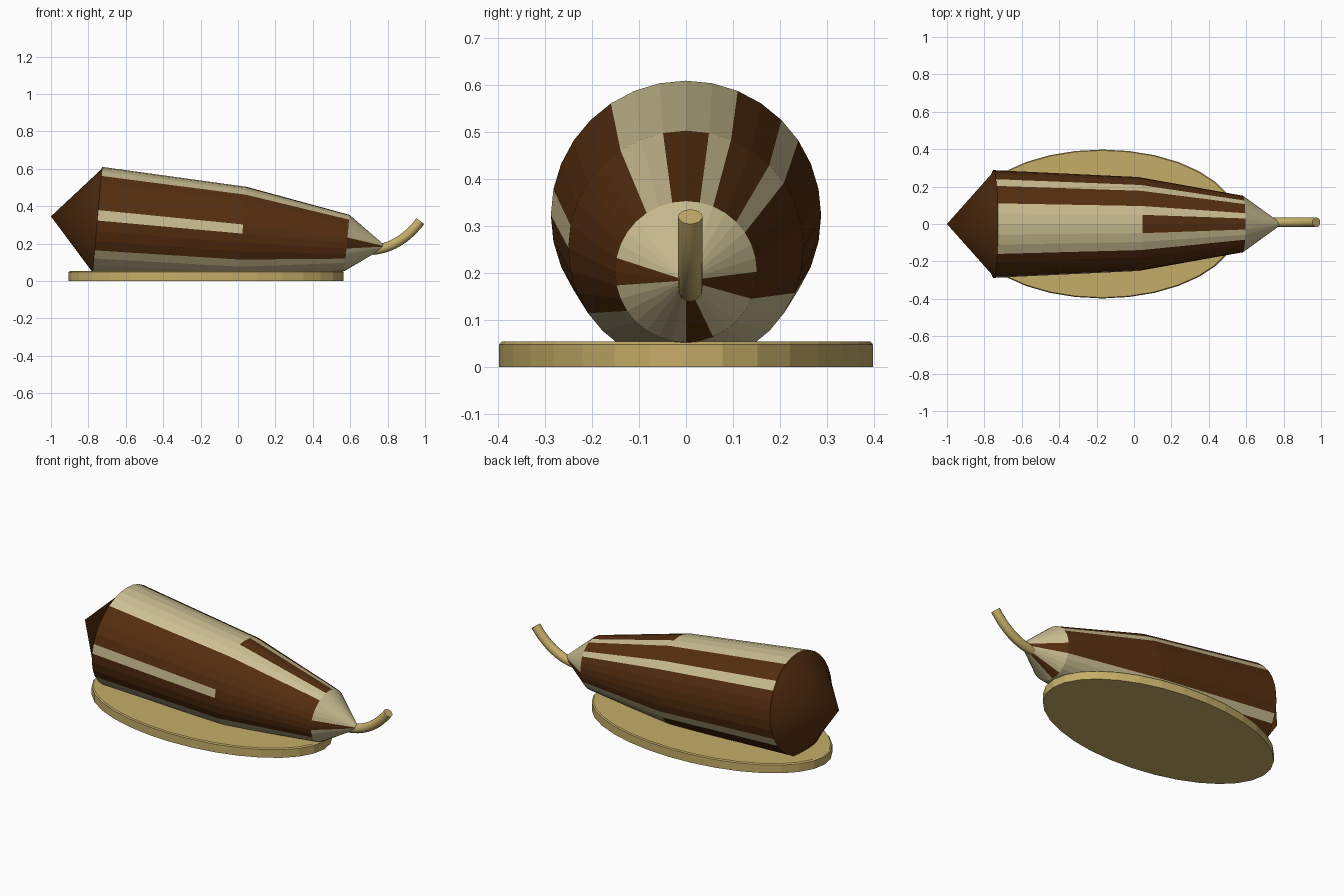
import bpy, bmesh, math
from mathutils import Vector

if "Cube" in bpy.data.objects:
    bpy.data.objects.remove(bpy.data.objects["Cube"])

SIDES = 32


def material(name, rgb):
    m = bpy.data.materials.new(name)
    m.diffuse_color = (*rgb, 1)
    m.use_nodes = True
    m.node_tree.nodes["Principled BSDF"].inputs["Base Color"].default_value = m.diffuse_color
    return m


cream = material("cream", (0.60, 0.52, 0.29))
brown = material("dark brown", (0.09, 0.027, 0.005))
gold = material("pale gold", (0.56, 0.42, 0.14))


def finish(bm, name, mats):
    bmesh.ops.recalc_face_normals(bm, faces=bm.faces)
    me = bpy.data.meshes.new(name)
    bm.to_mesh(me)
    bm.free()
    for m in mats:
        me.materials.append(m)
    ob = bpy.data.objects.new(name, me)
    bpy.context.collection.objects.link(ob)
    return ob


def smooth(ob, degrees):
    bpy.ops.object.select_all(action='DESELECT')
    ob.select_set(True)
    bpy.context.view_layer.objects.active = ob
    bpy.ops.object.shade_smooth_by_angle(angle=math.radians(degrees))


def ring(bm, centre, radius, side, up, n, half=0.0):
    return [bm.verts.new(centre + radius * (math.sin(a) * side + math.cos(a) * up))
            for a in (2 * math.pi * (k + half) / n for k in range(n))]


def bridge(bm, a, b, rule=lambda k: 0):
    n = len(a)
    for k in range(n):
        f = bm.faces.new((a[k], a[(k + 1) % n], b[(k + 1) % n], b[k]))
        f.material_index = rule(k)


def fan(bm, a, tip, rule=lambda k: 0):
    p = bm.verts.new(tip)
    n = len(a)
    for k in range(n):
        f = bm.faces.new((a[k], a[(k + 1) % n], p))
        f.material_index = rule(k)


# striped body: facets are counted from the top towards +y
axis = Vector((1, 0, -0.09)).normalized()
side = Vector((0, 1, 0))
up = Vector((0.09, 0, 1)).normalized()
origin = Vector((-0.752, 0, 0.323))


def wrapped(*spans):
    dark = {k % SIDES for a, b in spans for k in range(a, b)}
    return lambda k: int(k in dark)


rear_stripes = wrapped((2, 4), (5, 10), (11, 16), (-11, -8), (-7, -3))
mid_stripes = wrapped((-1, 1), (2, 4), (5, 10), (-11, -3))
nose_stripes = wrapped((8, 10), (14, 16), (-9, -7))

bm = bmesh.new()
r0 = ring(bm, origin, 0.288, side, up, SIDES)
r1 = ring(bm, origin + 0.778 * axis, 0.251, side, up, SIDES)
r2 = ring(bm, origin + 1.34 * axis, 0.151, side, up, SIDES)
bridge(bm, r0, r1, rear_stripes)
bridge(bm, r1, r2, mid_stripes)
fan(bm, r2, origin + 1.55 * axis, nose_stripes)
finish(bm, "striped_body", [cream, brown])

# dark end cone with a narrow flat rim
bm = bmesh.new()
rim = ring(bm, origin, 0.288, side, up, SIDES)
inner = ring(bm, origin - 0.006 * axis, 0.272, side, up, SIDES)
bridge(bm, rim, inner)
fan(bm, inner, origin - 0.249 * axis)
smooth(finish(bm, "end_cone", [brown]), 30)

# curved stem swept along a quadratic arc
bm = bmesh.new()
p0, p1, p2 = (Vector(p) for p in ((0.72, 0.009, 0.165), (0.87, 0.009, 0.18), (0.975, 0.009, 0.32)))
steps = 10
rings = []
for i in range(steps + 1):
    t = i / steps
    p = (1 - t) ** 2 * p0 + 2 * t * (1 - t) * p1 + t * t * p2
    d = ((1 - t) * (p1 - p0) + t * (p2 - p1)).normalized()
    rings.append(ring(bm, p, 0.026, side, d.cross(side), 16))
for a, b in zip(rings, rings[1:]):
    bridge(bm, a, b)
bm.faces.new(rings[0])
bm.faces.new(rings[-1])
smooth(finish(bm, "curved_stem", [gold]), 40)

# oval base with a slightly eased top edge
bm = bmesh.new()
levels = []
for z, s in ((0, 1.0), (0.048, 1.0), (0.054, 0.988)):
    levels.append(ring(bm, Vector((0, 0, z)), s, Vector((0.735, 0, 0)), Vector((0, 0.398, 0)), SIDES))
for a, b in zip(levels, levels[1:]):
    bridge(bm, a, b)
bm.faces.new(levels[0])
bm.faces.new(levels[-1])
base = finish(bm, "oval_base", [gold])
base.location.x = -0.17
